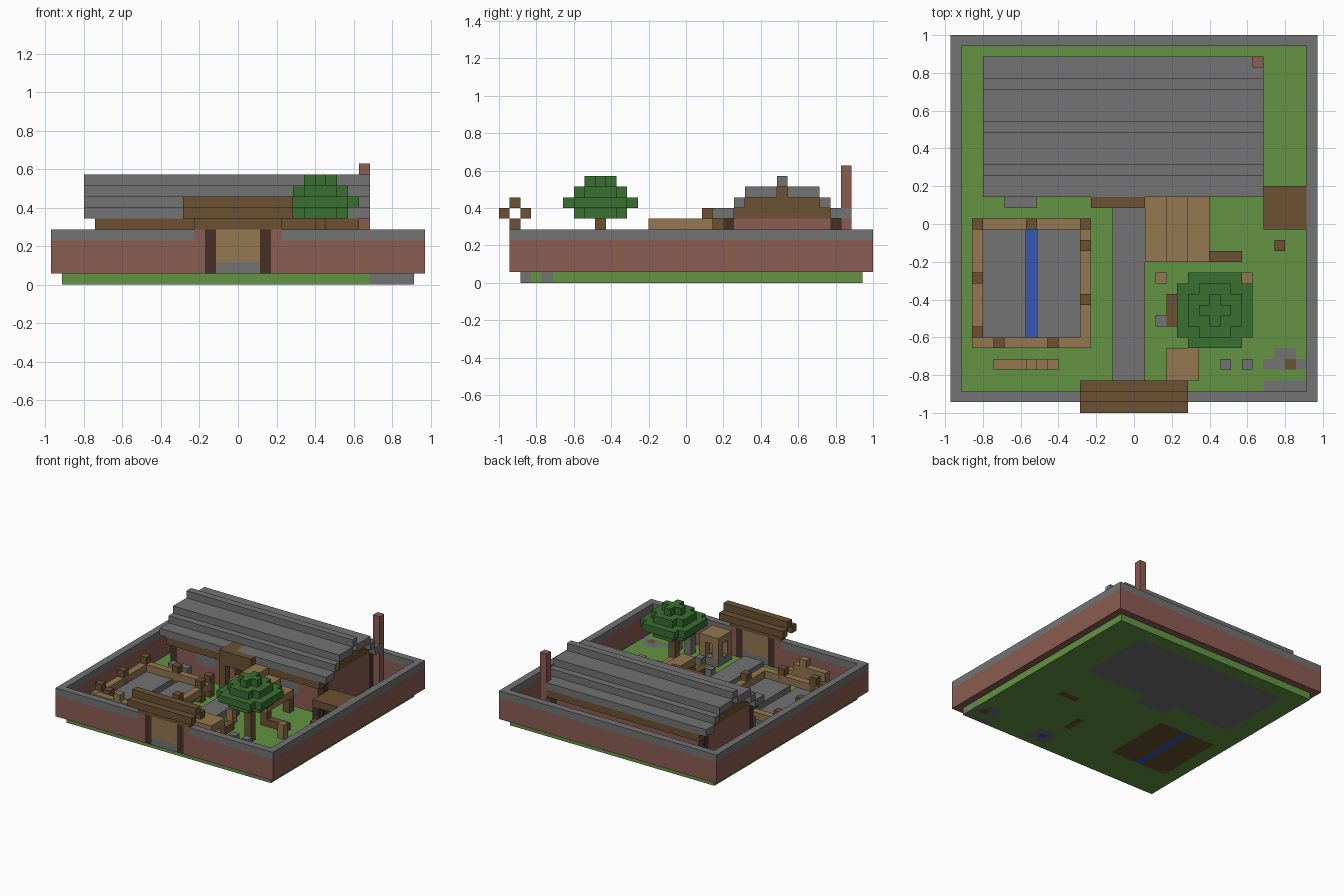
import bpy, bmesh
from mathutils import Vector

cube = bpy.data.objects.get("Cube")
if cube:
    bpy.data.objects.remove(cube, do_unlink=True)

U = 2 / 35                      # edge of one building block
ORIGIN = Vector((-17 * U, -1, 0))


def material(name, hex_code):
    rgb = [int(hex_code[n:n + 2], 16) / 255 for n in (0, 2, 4)]
    col = [c / 12.92 if c < .04 else ((c + .055) / 1.055) ** 2.4 for c in rgb] + [1]
    m = bpy.data.materials.new(name)
    m.use_nodes = True
    m.diffuse_color = col
    m.node_tree.nodes["Principled BSDF"].inputs["Base Color"].default_value = col
    return m


stone = material("grey stone", "737373")
brick = material("red brick", "8B5D52")
grass = material("grass green", "639443")
plank = material("light plank", "937850")
wood = material("brown wood", "6C5233")
dark = material("dark timber", "463027")
leaf = material("leaf green", "397030")
water = material("water blue", "3458B8")


def finish(name, bm, mats):
    mesh = bpy.data.meshes.new(name)
    bm.to_mesh(mesh)
    bm.free()
    for m in mats:
        mesh.materials.append(m)
    ob = bpy.data.objects.new(name, mesh)
    bpy.context.collection.objects.link(ob)
    return ob


def blocks(name, mat, *boxes):
    """Boxes given as block ranges: x from, to, y from, to, z from, to."""
    bm = bmesh.new()
    for a, b, c, d, e, f in boxes:
        size = Vector((b - a, d - c, f - e)) * U
        mid = ORIGIN + Vector((a + b, c + d, e + f)) * U / 2
        for v in bmesh.ops.create_cube(bm, size=1)["verts"]:
            v.co = v.co * size + mid
    return finish(name, bm, [mat])


def posts(name, mat, places, low, high):
    return blocks(name, mat, *[(i, i + 1, j, j + 1, low, high) for i, j in places])


# Ground slab, with inlaid patches chosen per block
patches = [(stone, 4, 28, 21, 32), (stone, 13, 18, 19, 21),      # house floor
           (wood, 3, 12, 7, 17), (water, 7, 8, 7, 17),           # garden bed
           (stone, 20, 23, 3, 6), (water, 21, 22, 4, 5),         # well
           (wood, 24, 27, 14, 15), (wood, 20, 21, 8, 11),        # benches
           (stone, 29, 33, 2, 3), (stone, 29, 33, 4, 5),         # rock corner
           (stone, 30, 32, 5, 6), (wood, 31, 32, 4, 5)]
mats = [grass, stone, wood, water]
bm = bmesh.new()
bmesh.ops.create_grid(bm, x_segments=32, y_segments=32, size=16 * U)
bmesh.ops.translate(bm, verts=bm.verts, vec=ORIGIN + Vector((17, 18, 0)) * U)
top = bmesh.ops.extrude_face_region(bm, geom=bm.faces[:])["geom"]
bmesh.ops.translate(bm, verts=[g for g in top if isinstance(g, bmesh.types.BMVert)],
                    vec=(0, 0, U))
bmesh.ops.recalc_face_normals(bm, faces=bm.faces)
for face in bm.faces:
    cell = (face.calc_center_median() - face.normal * U / 4 - ORIGIN) / U
    for m, a, b, c, d in patches:
        if a < cell.x < b and c < cell.y < d:
            face.material_index = mats.index(m)
finish("ground", bm, mats)

# Perimeter wall and its stone cap
blocks("wall_bricks", brick, (0, 1, 1, 35, 1, 4), (33, 34, 1, 35, 1, 4),
       (1, 33, 34, 35, 1, 4), (1, 14, 1, 2, 1, 4), (20, 33, 1, 2, 1, 4),
       (13, 14, 1, 2, 4, 5), (20, 21, 1, 2, 4, 5))
blocks("wall_cap", stone, (0, 1, 1, 35, 4, 5), (33, 34, 1, 35, 4, 5),
       (1, 33, 34, 35, 4, 5), (1, 13, 1, 2, 4, 5), (21, 33, 1, 2, 4, 5))

# Gate
posts("gate_posts", dark, [(14, 1), (19, 1)], 1, 5)
blocks("gate_door", plank, (15, 19, 1, 2, 2, 5))
blocks("gate_step", stone, (15, 19, 1, 2, 1, 2))
blocks("gate_roof", wood, (12, 22, 1, 2, 7, 8), (12, 22, 0, 1, 6, 7),
       (12, 22, 2, 3, 6, 7), (13, 21, 1, 2, 5, 6))
blocks("path", stone, (15, 18, 3, 19, 1, 2))

# House walls, posts and beams
blocks("house_walls", brick, (5, 27, 31, 32, 1, 6), (4, 5, 22, 31, 1, 6),
       (27, 28, 22, 31, 1, 6), (5, 8, 21, 22, 1, 5), (11, 14, 21, 22, 1, 5),
       (17, 21, 21, 22, 1, 5), (24, 27, 21, 22, 1, 5),
       (8, 11, 21, 22, 1, 3), (21, 24, 21, 22, 1, 3))
blocks("house_windows", stone, (8, 11, 21, 22, 3, 5), (21, 24, 21, 22, 3, 5))
posts("house_posts", dark, [(i, j) for i in (4, 27) for j in (21, 31)], 1, 6)
blocks("eave_beams", wood, (4, 28, 20, 21, 5, 6), (4, 28, 32, 33, 5, 6),
       (5, 27, 21, 22, 5, 6))
blocks("gables", wood, (4, 28, 22, 31, 6, 7), (4, 28, 23, 30, 7, 8),
       (4, 28, 26, 27, 8, 9))

# Stepped roof: each course is mirrored about the ridge
courses = [(20, 22, 6), (22, 23, 7), (23, 26, 8)]
slopes = []
for a, b, k in courses:
    slopes += [(3, 29, a, b, k, k + 1), (3, 29, 53 - b, 53 - a, k, k + 1)]
blocks("roof", stone, *slopes, (3, 29, 26, 27, 9, 10))
blocks("chimney", brick, (28, 29, 32, 33, 1, 11))

# Porch and front step
blocks("porch_roof", wood, (13, 18, 19, 22, 6, 7), (13, 18, 19, 20, 5, 6))
posts("porch_posts", wood, [(13, 19), (17, 19)], 1, 5)
blocks("house_door", dark, (14, 17, 21, 22, 1, 5))
blocks("window_ledge", stone, (5, 8, 19, 20, 1, 3))

# Stepped plank canopy beside the porch
blocks("canopy", plank, *[(18 + 2 * n, 20 + 2 * n, 14, 20, 5 - n, 6 - n) for n in range(3)])
posts("canopy_posts", wood, [(23, 14), (23, 19)], 1, 3)
posts("canopy_tall_posts", wood, [(18, 14), (18, 19)], 1, 5)

# Side shed
blocks("shed_roof", wood, (29, 33, 17, 21, 4, 5))
posts("shed_posts", dark, [(29, 17), (32, 17), (29, 20), (32, 20)], 1, 4)

# Garden bed with its fence
blocks("garden_slabs", stone, (3, 7, 7, 17, 1, 2), (8, 12, 7, 17, 1, 2))
blocks("garden_rails", plank, (2, 3, 6, 18, 2, 3), (12, 13, 6, 18, 2, 3),
       (3, 12, 6, 7, 2, 3), (3, 12, 17, 18, 2, 3))
posts("garden_posts", wood, [(2, 7), (2, 12), (2, 17), (7, 17), (12, 17),
                             (12, 15), (12, 10), (4, 6), (9, 6)], 1, 4)
blocks("stepped_bench", plank, (4, 7, 4, 5, 1, 4), (7, 8, 4, 5, 1, 5),
       (8, 9, 4, 5, 1, 4), (9, 10, 4, 5, 1, 3))

# Well
blocks("well_rim", stone, (20, 23, 3, 4, 1, 2), (20, 23, 5, 6, 1, 2),
       (20, 21, 4, 5, 1, 2), (22, 23, 4, 5, 1, 2))
posts("well_posts", plank, [(i, j) for i in (20, 22) for j in (3, 5)], 2, 4)
blocks("well_roof", plank, (20, 23, 3, 6, 4, 5))

# Benches, stools and garden stones
blocks("benches", wood, (24, 27, 14, 15, 1, 2), (20, 21, 8, 11, 1, 2))
posts("stools", plank, [(19, 12), (27, 12)], 1, 3)
posts("yard_post", wood, [(30, 15)], 1, 3)
posts("low_stones", stone, [(19, 8), (22, 6)], 1, 2)
posts("tall_stones", stone, [(25, 4), (27, 4)], 1, 4)

# Tree: every leaf layer is a square with its corners cut
posts("tree_trunk", wood, [(24, 9)], 1, 6)
crown = []
for k, r in ((6, 2), (7, 3), (8, 2), (9, 1)):
    crown += [(24 - r, 25 + r, 10 - r, 9 + r, k, k + 1),
              (25 - r, 24 + r, 9 - r, 10 - r, k, k + 1),
              (25 - r, 24 + r, 9 + r, 10 + r, k, k + 1)]
blocks("tree_crown", leaf, *crown)
